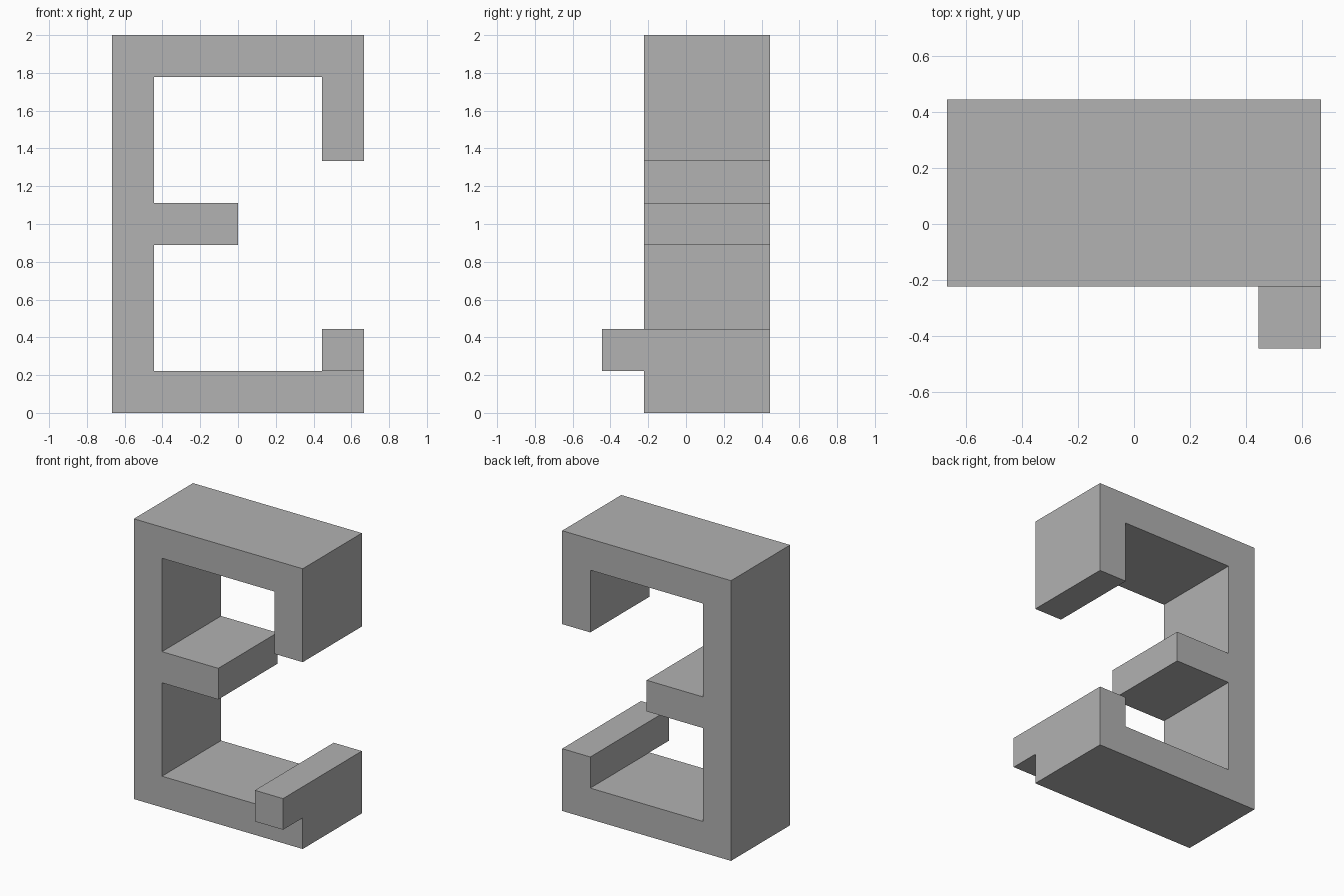
import bpy
import bmesh

cube = bpy.data.objects.get("Cube")
if cube:
    bpy.data.objects.remove(cube, do_unlink=True)

U = 2 / 9                      # side of one grid block
FRONT, BACK = -U, 2 * U        # depth of the frame

# Front silhouette in blocks, top row first; L marks the protruding lip
ROWS = ["######",
        "#....#",
        "#....#",
        "#.....",
        "###...",
        "#.....",
        "#.....",
        "#....L",
        "######"]

grey = bpy.data.materials.new("plain_grey")
grey.use_nodes = True
colour = (0.445, 0.445, 0.445, 1)
grey.diffuse_color = colour
grey.node_tree.nodes["Principled BSDF"].inputs["Base Color"].default_value = colour


def extrude(bm, faces, dy):
    """Push faces along y, leaving no faces behind inside the solid."""
    result = bmesh.ops.extrude_face_region(bm, geom=faces)
    verts = [g for g in result["geom"] if isinstance(g, bmesh.types.BMVert)]
    bmesh.ops.translate(bm, verts=verts, vec=(0, dy, 0))
    return [g for g in result["geom"] if isinstance(g, bmesh.types.BMFace)]


bm = bmesh.new()

# Silhouette cells on the back plane
for r, row in enumerate(ROWS):
    for c, mark in enumerate(row):
        if mark == ".":
            continue
        x, z = (c - 3) * U, (len(ROWS) - 1 - r) * U
        bm.faces.new([bm.verts.new((px, BACK, pz)) for px, pz in
                      ((x, z), (x + U, z), (x + U, z + U), (x, z + U))])
bmesh.ops.remove_doubles(bm, verts=bm.verts, dist=0.001)

# Frame: keep the back cells as the rear wall and extrude a copy forward
rear = bm.faces[:]
copy = bmesh.ops.duplicate(bm, geom=rear)["geom"]
front = extrude(bm, [g for g in copy if isinstance(g, bmesh.types.BMFace)],
                FRONT - BACK)
bmesh.ops.remove_doubles(bm, verts=bm.verts, dist=0.001)

# Lip: extrude the marked cell out of the front
lip_row = next(i for i, row in enumerate(ROWS) if "L" in row)
lip_z = (len(ROWS) - 1 - lip_row + 0.5) * U
lip = [f for f in front if f.is_valid
       and abs(f.calc_center_median().z - lip_z) < 0.01
       and f.calc_center_median().x > 2 * U]
extrude(bm, lip, -U)

# Merge coplanar cells into clean flat faces
bmesh.ops.recalc_face_normals(bm, faces=bm.faces)
bmesh.ops.dissolve_limit(bm, angle_limit=0.01, verts=bm.verts, edges=bm.edges)
bmesh.ops.recalc_face_normals(bm, faces=bm.faces)

mesh = bpy.data.meshes.new("block_frame")
bm.to_mesh(mesh)
bm.free()
mesh.materials.append(grey)
bpy.context.collection.objects.link(bpy.data.objects.new("block_frame", mesh))
